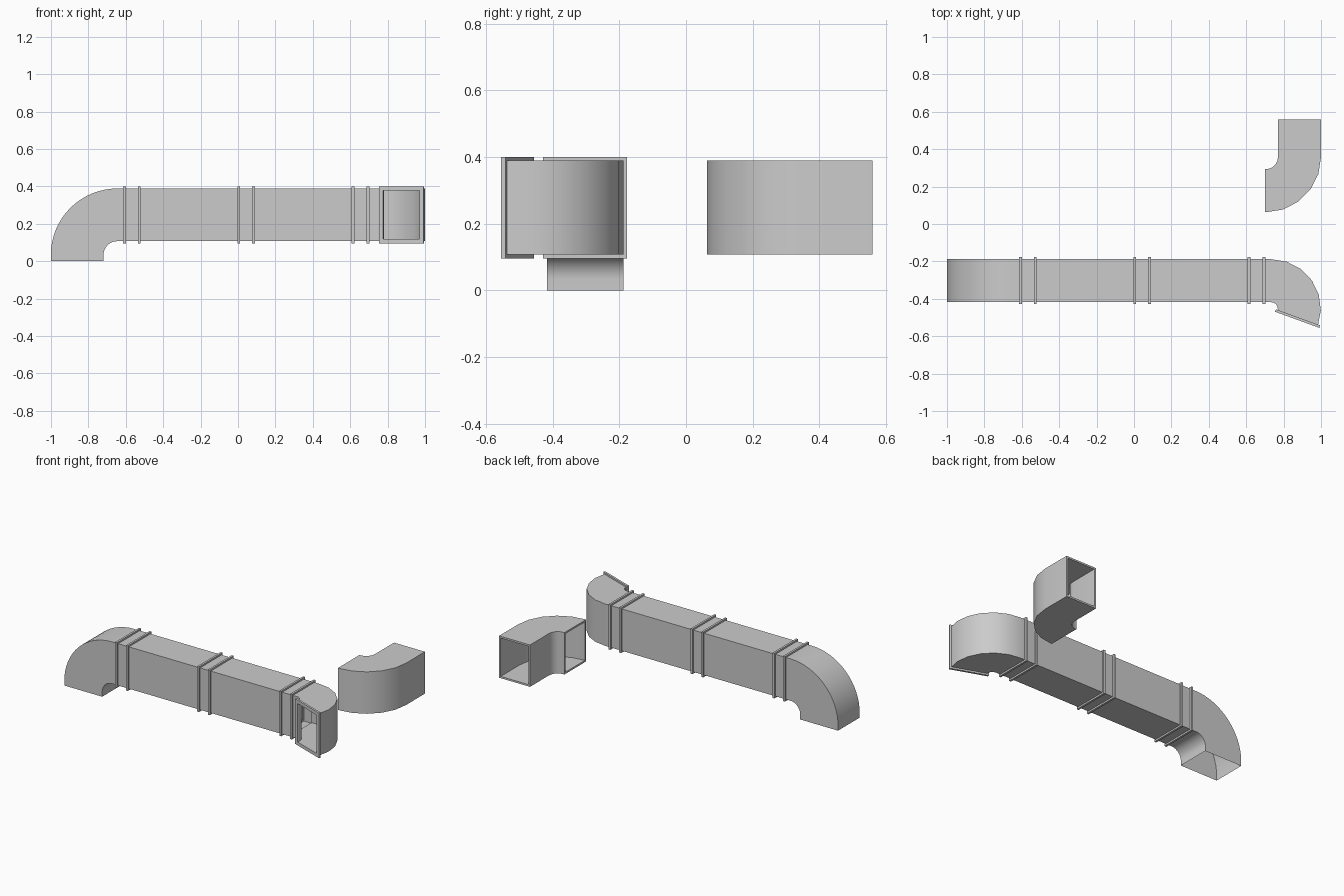
import bpy
import bmesh
import math
from mathutils import Vector

if "Cube" in bpy.data.objects:
    bpy.data.objects.remove(bpy.data.objects["Cube"])

X, Y, Z = Vector((1, 0, 0)), Vector((0, 1, 0)), Vector((0, 0, 1))


def duct(name, path, axis, width, depth, wall=0.0):
    """Sweep a rectangle along path [(centre, side direction)]; wall > 0 adds an inner skin."""
    bm = bmesh.new()

    def ring(p, s, t):
        a, b = s * (width / 2 - t), axis * (depth / 2 - t)
        return [bm.verts.new(p + d) for d in (a + b, b - a, -a - b, a - b)]

    rings = [ring(p, s, 0) for p, s in path]
    if wall:
        rings += [ring(p, s, wall) for p, s in reversed(path)]
        rings.append(rings[0])
    for r0, r1 in zip(rings, rings[1:]):
        for i in range(4):
            j = (i + 1) % 4
            bm.faces.new((r0[i], r0[j], r1[j], r1[i]))
    bmesh.ops.recalc_face_normals(bm, faces=bm.faces)
    mesh = bpy.data.meshes.new(name)
    bm.to_mesh(mesh)
    bm.free()
    obj = bpy.data.objects.new(name, mesh)
    bpy.context.collection.objects.link(obj)
    bpy.context.view_layer.objects.active = obj
    obj.select_set(True)
    bpy.ops.object.shade_smooth_by_angle(angle=math.radians(30))
    obj.select_set(False)
    return obj


def bend(centre, u, v, radius, start, end, steps):
    """Arc path in the u-v plane, with radial side directions."""
    path = []
    for i in range(steps + 1):
        a = math.radians(start + (end - start) * i / steps)
        d = u * math.cos(a) + v * math.sin(a)
        path.append((centre + d * radius, d))
    return path


W, H = 0.23, 0.282          # duct width and height
YC, ZC = -0.303, 0.248      # main run centre line
FL = 0.011                  # flange overhang
T = 0.014                   # flange thickness


def flange(name, p, side, normal):
    path = [(p - normal * T / 2, side), (p + normal * T / 2, side)]
    return duct(name, path, Z, W + 2 * FL, H + 2 * FL, FL + 0.012)


# Down-turned elbow at the left end
arc = bend(Vector((-0.645, YC, 0.033)), X, Z, 0.215, 180, 90, 16)
path = [(Vector((-0.86, YC, 0)), -X)] + arc + [(Vector((-0.61, YC, ZC)), Z)]
duct("down_elbow", path, Y, H, W)

# Straight sections between the joints, with a flange at each joint
joints = [-0.607, -0.527, 0.003, 0.083, 0.615, 0.695]
for i, (a, b) in enumerate(zip(joints, joints[1:])):
    duct(f"straight_duct_{i + 1}",
         [(Vector((a, YC, ZC)), Y), (Vector((b, YC, ZC)), Y)], Z, W, H)
for i, x in enumerate(joints):
    flange(f"joint_flange_{i + 1}", Vector((x, YC, ZC)), Y, X)

# Sideways elbow at the right end, turning past a right angle
arc = bend(Vector((0.733, -0.454, ZC)), X, Y, 0.151, 90, -20, 6)
duct("side_elbow", [(Vector((0.695, YC, ZC)), Y)] + arc, Z, W, H, 0.012)
end, side = arc[-1]
flange("end_flange", end, side, side.cross(Z))

# Separate loose elbow
arc = bend(Vector((0.705, 0.358, ZC)), X, Y, 0.18, -90, 0, 5)
path = [(Vector((0.70, 0.178, ZC)), -Y)] + arc + [(Vector((0.885, 0.56, ZC)), X)]
duct("loose_elbow", path, Z, W, H, 0.012)
